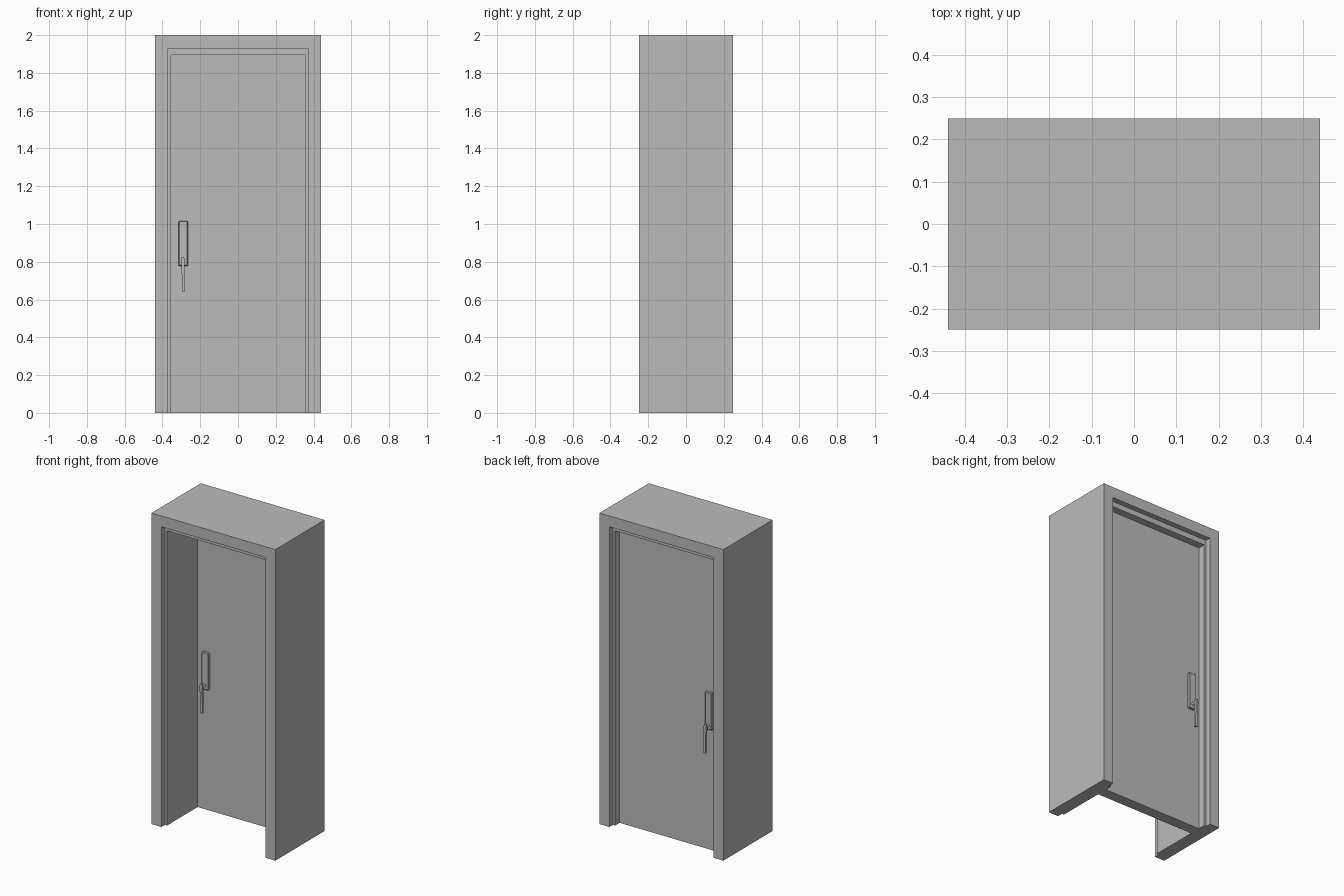
import bpy, bmesh, math

if "Cube" in bpy.data.objects:
    bpy.data.objects.remove(bpy.data.objects["Cube"])

grey = bpy.data.materials.new("plain_grey")
grey.diffuse_color = (0.5, 0.5, 0.5, 1)
grey.use_nodes = True
grey.node_tree.nodes["Principled BSDF"].inputs["Base Color"].default_value = grey.diffuse_color


def finish(name, bm):
    bmesh.ops.recalc_face_normals(bm, faces=bm.faces[:])
    mesh = bpy.data.meshes.new(name)
    bm.to_mesh(mesh)
    bm.free()
    mesh.materials.append(grey)
    ob = bpy.data.objects.new(name, mesh)
    bpy.context.collection.objects.link(ob)
    return ob


def box(name, x0, x1, y0, y1, z0, z1):
    bm = bmesh.new()
    bmesh.ops.create_cube(bm, size=1)
    for v in bm.verts:
        v.co = ((x0 + x1) / 2 + v.co.x * (x1 - x0),
                (y0 + y1) / 2 + v.co.y * (y1 - y0),
                (z0 + z1) / 2 + v.co.z * (z1 - z0))
    return finish(name, bm)


# Frame: a stepped section swept up one jamb, across the head and down the other
W, D, H = 0.44, 0.25, 2.0
STEP = 0.035
# (half width, head height, y) of each corner of the section
section = [(W, H, -D), (0.37, 1.93, -D), (0.37, 1.93, -D + STEP),
           (0.355, 1.895, -D + STEP), (0.355, 1.895, D - STEP),
           (0.37, 1.93, D - STEP), (0.37, 1.93, D), (W, H, D)]
bm = bmesh.new()
rings = [[bm.verts.new((s * w, y, h * up)) for w, h, y in section]
         for s, up in ((-1, 0), (-1, 1), (1, 1), (1, 0))]
n = len(section)
for a, b in zip(rings, rings[1:]):
    for i in range(n):
        j = (i + 1) % n
        bm.faces.new((a[i], a[j], b[j], b[i]))
bm.faces.new(rings[0])
bm.faces.new(rings[-1])
finish("door_frame", bm)

# Door leaf
FRONT, BACK = 0.097, 0.168
box("door_leaf", -0.355, 0.355, FRONT, BACK, 0, 1.895)

# Handle set on each face of the door
HX = -0.29
for side, face, d in (("front", FRONT, -1), ("back", BACK, 1)):
    plate = box(side + "_handle_plate", HX - 0.025, HX + 0.025,
                *sorted((face, face + d * 0.02)), 0.778, 1.017)
    bev = plate.modifiers.new("bevel", 'BEVEL')
    bev.width = 0.004
    bev.segments = 1

    # Round spindle
    bpy.ops.mesh.primitive_cylinder_add(
        vertices=16, radius=0.009, depth=0.04,
        location=(HX - 0.001, face + d * 0.035, 0.808),
        rotation=(math.pi / 2, 0, 0))
    spindle = bpy.context.object
    spindle.name = side + "_handle_spindle"
    spindle.data.materials.append(grey)
    bpy.ops.object.shade_smooth_by_angle()

    # Hanging lever, tapering downwards: (z, x centre, half width)
    bm = bmesh.new()
    y0, y1 = face + d * 0.044, face + d * 0.058
    levels = [(0.826, HX - 0.002, 0.007), (0.80, HX - 0.002, 0.009),
              (0.76, HX, 0.008), (0.642, HX + 0.001, 0.008)]
    loops = [[bm.verts.new((c + sx * w, y, z)) for sx, y in
              ((-1, y0), (1, y0), (1, y1), (-1, y1))] for z, c, w in levels]
    for a, b in zip(loops, loops[1:]):
        for i in range(4):
            j = (i + 1) % 4
            bm.faces.new((a[i], a[j], b[j], b[i]))
    bm.faces.new(loops[0])
    bm.faces.new(loops[-1])
    finish(side + "_handle_lever", bm)
